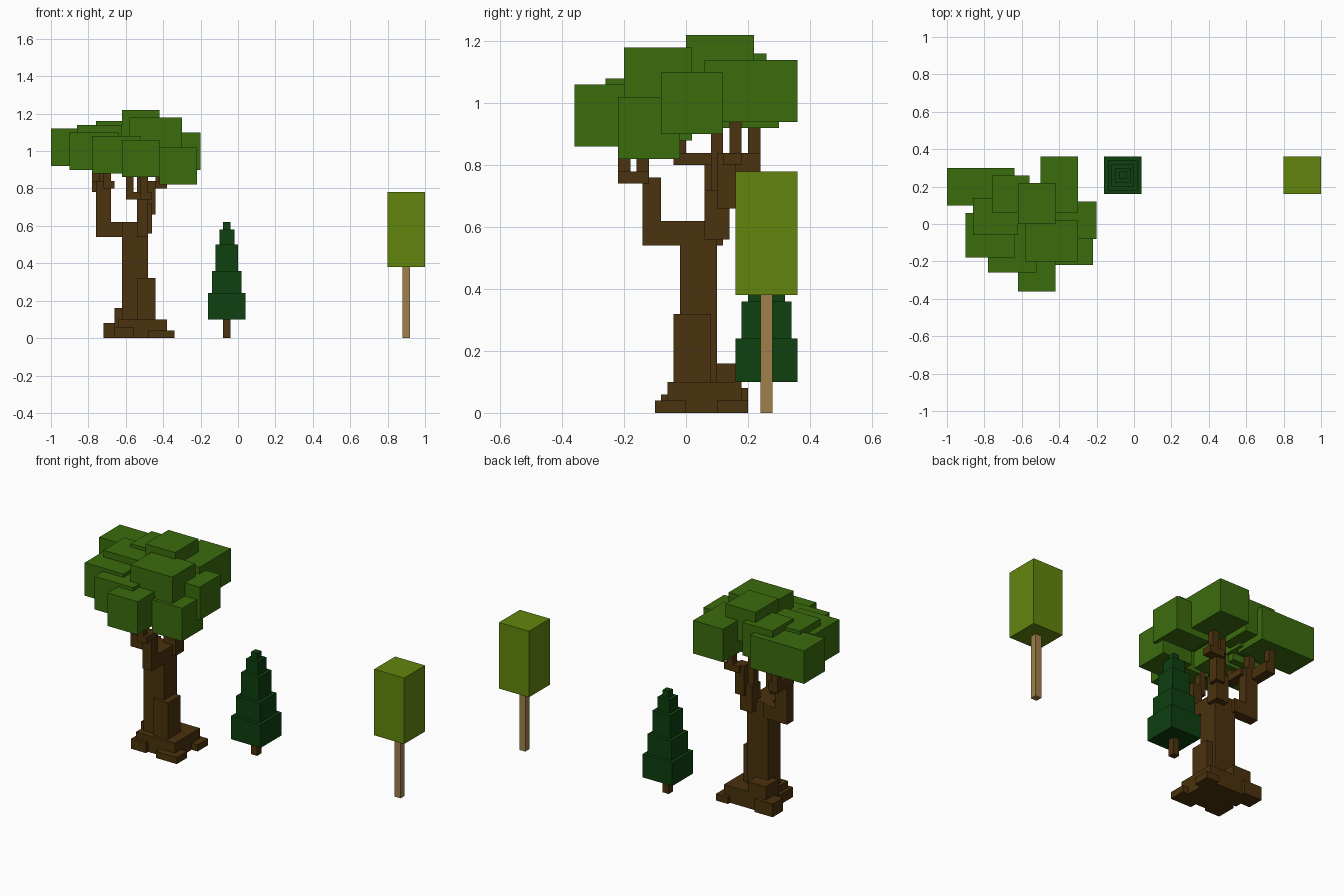
import bpy, bmesh
from mathutils import Matrix, Vector


def material(name, rgb):
    m = bpy.data.materials.new(name)
    m.diffuse_color = (*rgb, 1)
    return m


BARK = material("dark_bark", (0.069, 0.032, 0.004))
LEAF = material("leaf_green", (0.044, 0.150, 0.004))
PINE = material("pine_green", (0.0044, 0.050, 0.005))
LIME = material("lime_green", (0.125, 0.235, 0.004))
TAN = material("tan_wood", (0.352, 0.216, 0.070))


def blocks(name, mat, boxes):
    """One object made of boxes given as x0, x1, y0, y1, z0, z1."""
    bm = bmesh.new()
    for x0, x1, y0, y1, z0, z1 in boxes:
        centre = Vector(((x0 + x1) / 2, (y0 + y1) / 2, (z0 + z1) / 2))
        size = Matrix.Diagonal((x1 - x0, y1 - y0, z1 - z0, 1))
        bmesh.ops.create_cube(bm, size=1, matrix=Matrix.Translation(centre) @ size)
    me = bpy.data.meshes.new(name)
    bm.to_mesh(me)
    bm.free()
    me.materials.append(mat)
    ob = bpy.data.objects.new(name, me)
    bpy.context.collection.objects.link(ob)
    return ob


def tower(cx, cy, half, z0, z1):
    return (cx - half, cx + half, cy - half, cy + half, z0, z1)


# Big tree: trunk with a buttress
blocks("big_tree_trunk", BARK, [
    (-.62, -.48, -.02, .10, 0, .62),
    (-.54, -.44, -.04, .08, 0, .32),
])

# Big tree: stepped roots
blocks("big_tree_roots", BARK, [
    (-.64, -.38, -.06, .18, 0, .10),
    (-.66, -.54, .06, .18, 0, .16),
    (-.72, -.60, .10, .20, 0, .08),
    (-.66, -.56, -.08, .04, 0, .06),
    (-.48, -.34, -.10, 0, 0, .04),
    (-.42, -.34, .10, .20, 0, .04),
])

# Big tree: branch to the left
blocks("left_branch", BARK, [
    (-.76, -.60, .06, .12, .54, .62),
    (-.76, -.68, .06, .12, .54, .84),
    (-.78, -.72, .08, .24, .78, .84),
    (-.78, -.74, .20, .24, .80, .94),
    (-.74, -.70, .08, .12, .80, .94),
    (-.72, -.66, -.04, .10, .80, .84),
    (-.72, -.68, -.04, 0, .80, .92),
])

# Big tree: branch to the front
blocks("front_branch", BARK, [
    (-.54, -.48, -.14, 0, .54, .62),
    (-.54, -.48, -.14, -.08, .54, .76),
    (-.60, -.50, -.16, -.12, .74, .78),
    (-.60, -.56, -.16, -.12, .74, .92),
    (-.52, -.46, -.22, -.12, .74, .78),
    (-.52, -.48, -.22, -.18, .74, .90),
])

# Big tree: branch to the back right
blocks("back_branch", BARK, [
    (-.54, -.46, .06, .14, .56, .72),
    (-.50, -.44, .10, .16, .66, .84),
    (-.48, -.38, .12, .18, .80, .84),
    (-.44, -.40, .14, .18, .80, .96),
    (-.54, -.50, .08, .12, .68, 1.04),
])

# Big tree: leaf blocks
blocks("big_tree_crown", LEAF, [
    (-1.0, -.64, .10, .30, .92, 1.12),
    (-.86, -.62, -.06, .14, .94, 1.14),
    (-.76, -.56, .06, .26, .96, 1.16),
    (-.62, -.42, 0, .22, 1.02, 1.22),
    (-.50, -.30, .06, .36, .94, 1.14),
    (-.90, -.64, -.18, .06, .90, 1.10),
    (-.78, -.52, -.26, .02, .88, 1.08),
    (-.62, -.42, -.36, -.12, .86, 1.06),
    (-.58, -.30, -.20, .02, .98, 1.18),
    (-.42, -.22, -.22, -.02, .82, 1.02),
    (-.42, -.20, -.08, .12, .90, 1.10),
])

# Conifer: trunk and shrinking tiers
levels = [.10, .24, .36, .50, .58, .62]
blocks("conifer_trunk", BARK, [tower(-.06, .26, .02, 0, .10)])
blocks("conifer_tiers", PINE, [
    tower(-.06, .26, .10 - .02 * i, levels[i], levels[i + 1]) for i in range(5)])

# Slim tree: pole trunk and one tall crown block
blocks("slim_tree_trunk", TAN, [tower(.90, .26, .02, 0, .38)])
blocks("slim_tree_crown", LIME, [tower(.90, .26, .10, .38, .78)])
